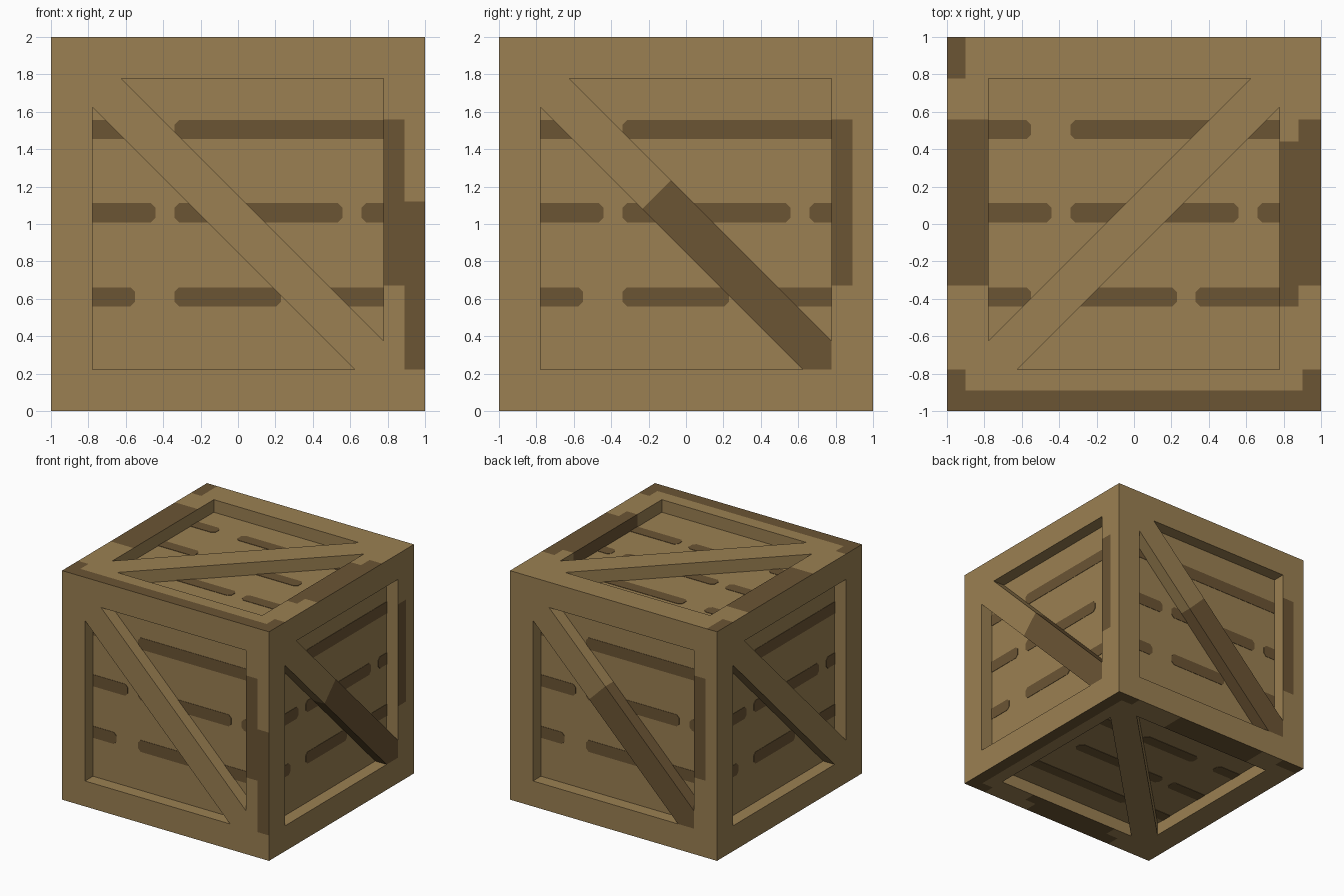
import bpy, bmesh
from mathutils import Matrix, Vector

if "Cube" in bpy.data.objects:
    bpy.data.objects.remove(bpy.data.objects["Cube"])

OPEN = 0.778    # half width of the recessed opening
DEEP = 0.89     # distance of the recessed panels from the centre
BRACE = 0.155   # brace width along the opening edge
CENTRE = Vector((0, 0, 1))
X, Y, Z = (Vector(a) for a in Matrix.Identity(3))


def material(name, colour):
    mat = bpy.data.materials.new(name)
    mat.use_nodes = True
    mat.diffuse_color = colour
    mat.node_tree.nodes["Principled BSDF"].inputs["Base Color"].default_value = colour
    mat.node_tree.nodes["Principled BSDF"].inputs["Roughness"].default_value = 0.9
    return mat


WOODS = [material("light_wood", (0.328, 0.216, 0.084, 1)),
         material("dark_wood", (0.147, 0.089, 0.034, 1))]


def finish(name, bm, recalc=True):
    bmesh.ops.remove_doubles(bm, verts=bm.verts, dist=0.0001)
    if recalc:
        bmesh.ops.recalc_face_normals(bm, faces=bm.faces)
    mesh = bpy.data.meshes.new(name)
    bm.to_mesh(mesh)
    bm.free()
    for wood in WOODS:
        mesh.materials.append(wood)
    obj = bpy.data.objects.new(name, mesh)
    bpy.context.collection.objects.link(obj)
    return obj


def place(axes, u, v, d):
    return CENTRE + axes[0] * u + axes[1] * v + axes[2] * d


def polygon(bm, axes, points, index=0):
    face = bm.faces.new([bm.verts.new(place(axes, *p)) for p in points])
    face.material_index = index


def prism(bm, axes, outline, low, high, index=0):
    """Extrude a flat outline between two distances from the centre."""
    polygon(bm, axes, [(u, v, high) for u, v in outline], index)
    polygon(bm, axes, [(u, v, low) for u, v in reversed(outline)], index)
    for (a, b), (c, d) in zip(outline, outline[1:] + outline[:1]):
        polygon(bm, axes, [(a, b, low), (c, d, low), (c, d, high), (a, b, high)], index)


def inside(value, low, high):
    return low < value < high


# Each side: its across, up and outward directions
SIDES = {
    "front": (X, Z, -Y), "right": (Y, Z, X), "back": (-X, Z, Y),
    "left": (-Y, Z, -X), "top": (X, Y, Z), "bottom": (-Y, -X, -Z),
}

# Dark areas on the frame boards: u from, u to, v from, v to
EDGE_PATCH = [(OPEN, 0.89, -0.33, 0.56)]
LID_PATCHES = [
    (-1, -0.9, OPEN, 1), (-1, -OPEN, -0.33, 0.56), (OPEN, 0.88, -0.44, 0.44),
    (0.88, 1, -0.33, 0.56), (-1, 1, -1, -0.89),
    (-1, -0.9, -0.89, -OPEN), (0.9, 1, -0.89, -OPEN),
]
PATCHES = {
    "front": EDGE_PATCH + [(0.89, 1, -OPEN, 0.12)],
    "right": EDGE_PATCH, "back": EDGE_PATCH, "left": [],
    "top": LID_PATCHES, "bottom": LID_PATCHES,
}


def frame_side(bm, side):
    """Frame boards of one side, split where the colour changes."""
    axes, patches = SIDES[side], PATCHES[side]
    us = sorted({-1, -OPEN, OPEN, 1} | {p[i] for p in patches for i in (0, 1)})
    vs = sorted({-1, -OPEN, OPEN, 1} | {p[i] for p in patches for i in (2, 3)})
    for u0, u1 in zip(us, us[1:]):
        for v0, v1 in zip(vs, vs[1:]):
            u, v = (u0 + u1) / 2, (v0 + v1) / 2
            if max(abs(u), abs(v)) < OPEN:
                continue
            dark = any(inside(u, *p[:2]) and inside(v, *p[2:]) for p in patches)
            polygon(bm, axes, [(u0, v0, 1), (u1, v0, 1), (u1, v1, 1), (u0, v1, 1)], int(dark))
            # inner wall of the opening
            if abs(v) < OPEN and OPEN in (u0, -u1):
                w = OPEN if u > 0 else -OPEN
                ends = (v0, v1) if u > 0 else (v1, v0)
                polygon(bm, axes, [(w, ends[0], 1), (w, ends[0], DEEP),
                                   (w, ends[1], DEEP), (w, ends[1], 1)],
                        int(dark and side == "top" and u > 0))
            elif abs(u) < OPEN and OPEN in (v0, -v1):
                w = OPEN if v > 0 else -OPEN
                ends = (u1, u0) if v > 0 else (u0, u1)
                polygon(bm, axes, [(ends[0], w, 1), (ends[0], w, DEEP),
                                   (ends[1], w, DEEP), (ends[1], w, 1)])


# Outer frame
frame = bmesh.new()
for side in SIDES:
    frame_side(frame, side)
finish("frame", frame, recalc=False)

# Recessed panels, as one inner box
panels = bmesh.new()
bmesh.ops.create_cube(panels, size=2 * DEEP, matrix=Matrix.Translation(CENTRE))
finish("panels", panels)

# Dark gaps between planks: height, then start and end of each gap
GAPS = {
    0.505: [(-OPEN, -0.55), (-0.34, OPEN)],
    0.06: [(-OPEN, -0.44), (-0.34, 0.56), (0.66, OPEN)],
    -0.39: [(-OPEN, -0.55), (-0.34, 0.23), (0.33, OPEN)],
}
HALF_GAP, CORNER = 0.051, 0.025
for side, axes in SIDES.items():
    if side == "bottom":
        axes = (X, -Y, -Z)
    gaps = bmesh.new()
    for v, runs in GAPS.items():
        for a, b in runs:
            low, high = v - HALF_GAP, v + HALF_GAP
            ca = 0 if a == -OPEN else CORNER
            cb = 0 if b == OPEN else CORNER
            outline = [(a + ca, low), (b - cb, low), (b, low + cb), (b, high - cb),
                       (b - cb, high), (a + ca, high), (a, high - ca), (a, low + ca)]
            outline = list(dict.fromkeys(outline))
            prism(gaps, axes, outline, DEEP - 0.002, DEEP + 0.003, 1)
    finish(side + "_plank_gaps", gaps)

# Diagonal braces, each in two halves, set flush in the opening
H, B = OPEN, BRACE
UPPER = [(-H, H), (-H, H - B), (-0.235, 0.08), (-0.08, 0.235), (B - H, H)]
LOWER = [(H, -H), (H, B - H), (-0.08, 0.235), (-0.235, 0.08), (H - B, -H)]
for side, axes in SIDES.items():
    flip = -1 if side in ("top", "bottom") else 1
    brace = bmesh.new()
    for half, index in ((UPPER, 0), (LOWER, int(side in ("right", "back")))):
        outline = [(u * flip, v) for u, v in half][::flip]
        prism(brace, axes, outline, DEEP - 0.002, 1, index)
    # drop the two hidden faces where the halves meet
    hidden = [f for f in brace.faces
              if {(round(p.dot(axes[0]), 3)) for p in (w.co - CENTRE for w in f.verts)}
              == {-0.235 * flip, -0.08 * flip}]
    bmesh.ops.delete(brace, geom=hidden, context='FACES')
    finish(side + "_brace", brace)
